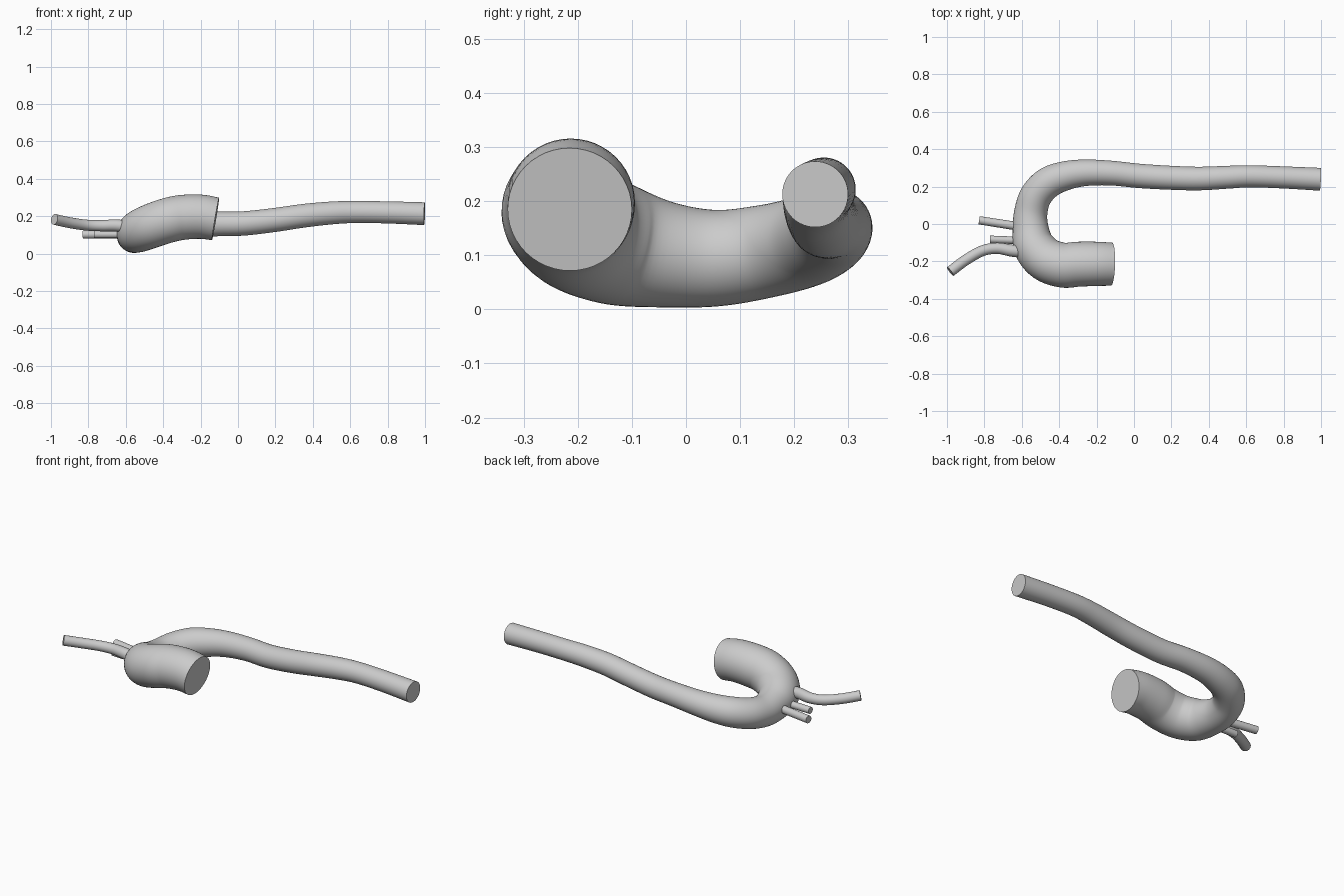
import bpy
import bmesh
from math import cos, sin, pi, radians
from mathutils import Vector

cube = bpy.data.objects.get("Cube")
if cube:
    bpy.data.objects.remove(cube, do_unlink=True)

# Single matte grey
grey = bpy.data.materials.new("light_grey")
grey.use_nodes = True
colour = (0.6, 0.6, 0.6, 1)
grey.diffuse_color = colour
grey.node_tree.nodes["Principled BSDF"].inputs["Base Color"].default_value = colour


def smooth_path(points, steps):
    """Catmull-Rom interpolation of (x, y, z, radius) points."""
    pts = [Vector(p) for p in points]
    pts = [2 * pts[0] - pts[1]] + pts + [2 * pts[-1] - pts[-2]]
    path = []
    for a, b, c, d in zip(pts, pts[1:], pts[2:], pts[3:]):
        for i in range(steps):
            t = i / steps
            path.append(0.5 * (2 * b + (c - a) * t
                               + (2 * a - 5 * b + 4 * c - d) * t ** 2
                               + (3 * b - a - 3 * c + d) * t ** 3))
    return path + [pts[-2]]


def tube(name, points, sides, steps=6):
    """Sweep a circle of varying radius along a path and cap both ends."""
    path = smooth_path(points, steps)
    centres = [p.to_3d() for p in path]
    bm = bmesh.new()
    rings = []
    last = len(path) - 1
    side = None
    for i, centre in enumerate(centres):
        tangent = (centres[min(i + 1, last)] - centres[max(i - 1, 0)]).normalized()
        guide = side if side else Vector((0, 0, 1))
        side = (guide - tangent * guide.dot(tangent)).normalized()
        other = tangent.cross(side)
        rings.append([bm.verts.new(centre + path[i].w * (
            side * cos(2 * pi * k / sides) + other * sin(2 * pi * k / sides)))
            for k in range(sides)])
    for lower, upper in zip(rings, rings[1:]):
        for k in range(sides):
            n = (k + 1) % sides
            bm.faces.new((lower[k], lower[n], upper[n], upper[k]))
    bm.faces.new(rings[0][::-1])
    bm.faces.new(rings[-1])
    bmesh.ops.recalc_face_normals(bm, faces=bm.faces)
    mesh = bpy.data.meshes.new(name)
    bm.to_mesh(mesh)
    bm.free()
    mesh.materials.append(grey)
    obj = bpy.data.objects.new(name, mesh)
    bpy.context.collection.objects.link(obj)
    bpy.ops.object.select_all(action='DESELECT')
    obj.select_set(True)
    bpy.context.view_layer.objects.active = obj
    bpy.ops.object.shade_smooth_by_angle(angle=radians(40))
    return obj


# Main vessel: wide inlet, hooked arch, long tapering outlet
tube("main_vessel", [
    (-.12, -.215, .185, .115), (-.2, -.213, .197, .118),
    (-.3, -.215, .193, .12), (-.38, -.22, .176, .12),
    (-.47, -.19, .145, .118), (-.532, -.12, .118, .112),
    (-.552, -.03, .1, .097), (-.552, .06, .095, .089),
    (-.525, .15, .108, .086), (-.46, .22, .125, .084),
    (-.37, .257, .138, .078), (-.26, .274, .15, .071),
    (-.12, .272, .158, .066), (.03, .257, .161, .065),
    (.2, .247, .18, .064), (.35, .243, .202, .063),
    (.5, .25, .217, .061), (.62, .255, .222, .059),
    (.8, .249, .22, .059), (.997, .239, .213, .061)], 48)

# Long curved side branch
tube("curved_branch", [
    (-.56, -.15, .14, .034), (-.65, -.143, .15, .032),
    (-.73, -.13, .149, .03), (-.81, -.143, .152, .029),
    (-.9, -.193, .165, .029), (-.982, -.254, .183, .029)], 24)

# Two short straight branches
tube("short_branch", [(-.56, -.09, .102, .02), (-.77, -.082, .102, .02)], 24)
tube("middle_branch", [(-.56, -.022, .102, .023), (-.828, .02, .102, .022)], 24)
